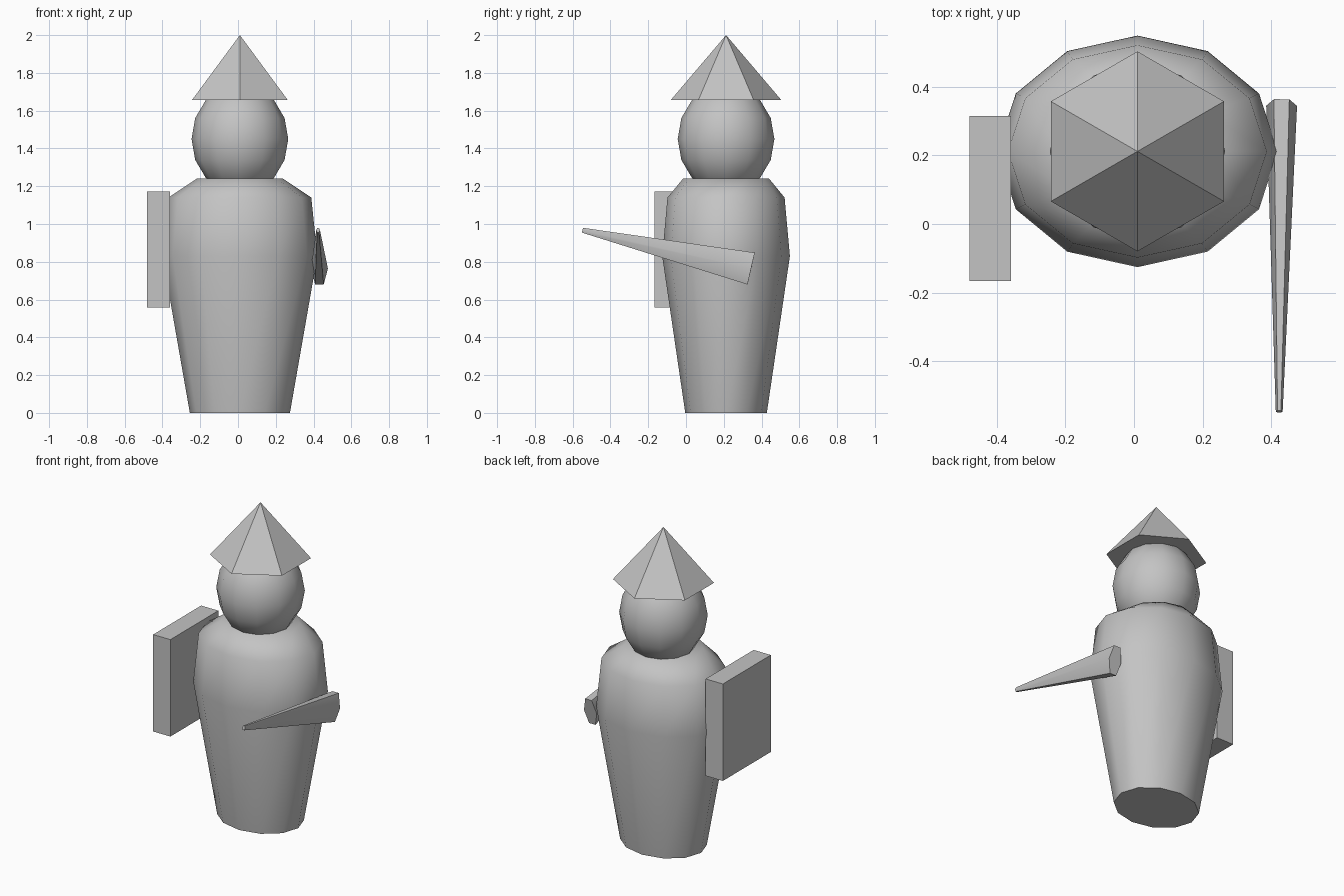
import bpy
import bmesh
import math
from mathutils import Matrix, Vector

cube = bpy.data.objects.get("Cube")
if cube:
    bpy.data.objects.remove(cube, do_unlink=True)

# One plain grey for the whole figure
grey = bpy.data.materials.new("plain grey")
grey.use_nodes = True
color = (0.55, 0.55, 0.55, 1)
grey.diffuse_color = color
grey.node_tree.nodes["Principled BSDF"].inputs["Base Color"].default_value = color

CENTRE = Vector((0.01, 0.212, 0))


def finish(name, bm, smooth_angle=None):
    bmesh.ops.recalc_face_normals(bm, faces=bm.faces)
    mesh = bpy.data.meshes.new(name)
    bm.to_mesh(mesh)
    bm.free()
    mesh.materials.append(grey)
    obj = bpy.data.objects.new(name, mesh)
    bpy.context.collection.objects.link(obj)
    if smooth_angle:
        bpy.ops.object.select_all(action="DESELECT")
        obj.select_set(True)
        bpy.context.view_layer.objects.active = obj
        bpy.ops.object.shade_smooth_by_angle(angle=math.radians(smooth_angle))
    return obj


def loft(name, rings, sides, smooth_angle):
    """Skin rings given as (centre, radius vector, radius vector)."""
    bm = bmesh.new()
    loops = []
    for centre, u, v in rings:
        angles = [math.tau * i / sides for i in range(sides)]
        loops.append([bm.verts.new(centre + u * math.cos(a) + v * math.sin(a))
                      for a in angles])
    for low, high in zip(loops, loops[1:]):
        for i in range(sides):
            j = (i + 1) % sides
            bm.faces.new((low[i], low[j], high[j], high[i]))
    bm.faces.new(loops[0])
    bm.faces.new(loops[-1])
    return finish(name, bm, smooth_angle)


# Robe-like body: height, half width, half depth
profile = [(0, 0.265, 0.216), (0.83, 0.41, 0.338),
           (1.14, 0.378, 0.31), (1.24, 0.228, 0.228)]
loft("body", [(CENTRE + Vector((0, 0, z)), Vector((rx, 0, 0)), Vector((0, ry, 0)))
              for z, rx, ry in profile], 12, 55)

# Head
bm = bmesh.new()
bmesh.ops.create_uvsphere(bm, u_segments=12, v_segments=8, radius=1)
bmesh.ops.transform(bm, verts=bm.verts, matrix=Matrix.Translation(
    CENTRE + Vector((0, 0, 1.45))) @ Matrix.Diagonal((0.256, 0.256, 0.29, 1)))
finish("head", bm, 60)

# Six-sided pointed hat with a corner at the front
bm = bmesh.new()
bmesh.ops.create_cone(bm, cap_ends=True, segments=6, radius1=0.292, radius2=0,
                      depth=0.343)
corner = max(bm.verts, key=lambda v: v.co.xy.length).co
turn = math.pi / 2 - math.atan2(corner.y, corner.x)
bmesh.ops.transform(bm, verts=bm.verts, matrix=Matrix.Translation(
    CENTRE + Vector((0, 0, 1.8285))) @ Matrix.Rotation(turn, 4, "Z"))
finish("hat", bm)

# Shield on the right side
bm = bmesh.new()
bmesh.ops.create_cube(bm, size=1)
bmesh.ops.transform(bm, verts=bm.verts, matrix=Matrix.Translation(
    (-0.42, 0.075, 0.865)) @ Matrix.Diagonal((0.121, 0.482, 0.616, 1)))
finish("shield", bm)

# Tapered lance on the left side, pointing forward and up
butt = Vector((0.431, 0.345, 0.764))
tip = Vector((0.424, -0.548, 0.967))
along = (tip - butt).normalized()
up = Vector((1, 0, 0)).cross(along).normalized()
side = along.cross(up)
loft("lance", [(butt, side * 0.045, up * 0.1), (tip, side * 0.01, up * 0.015)], 6, 45)
